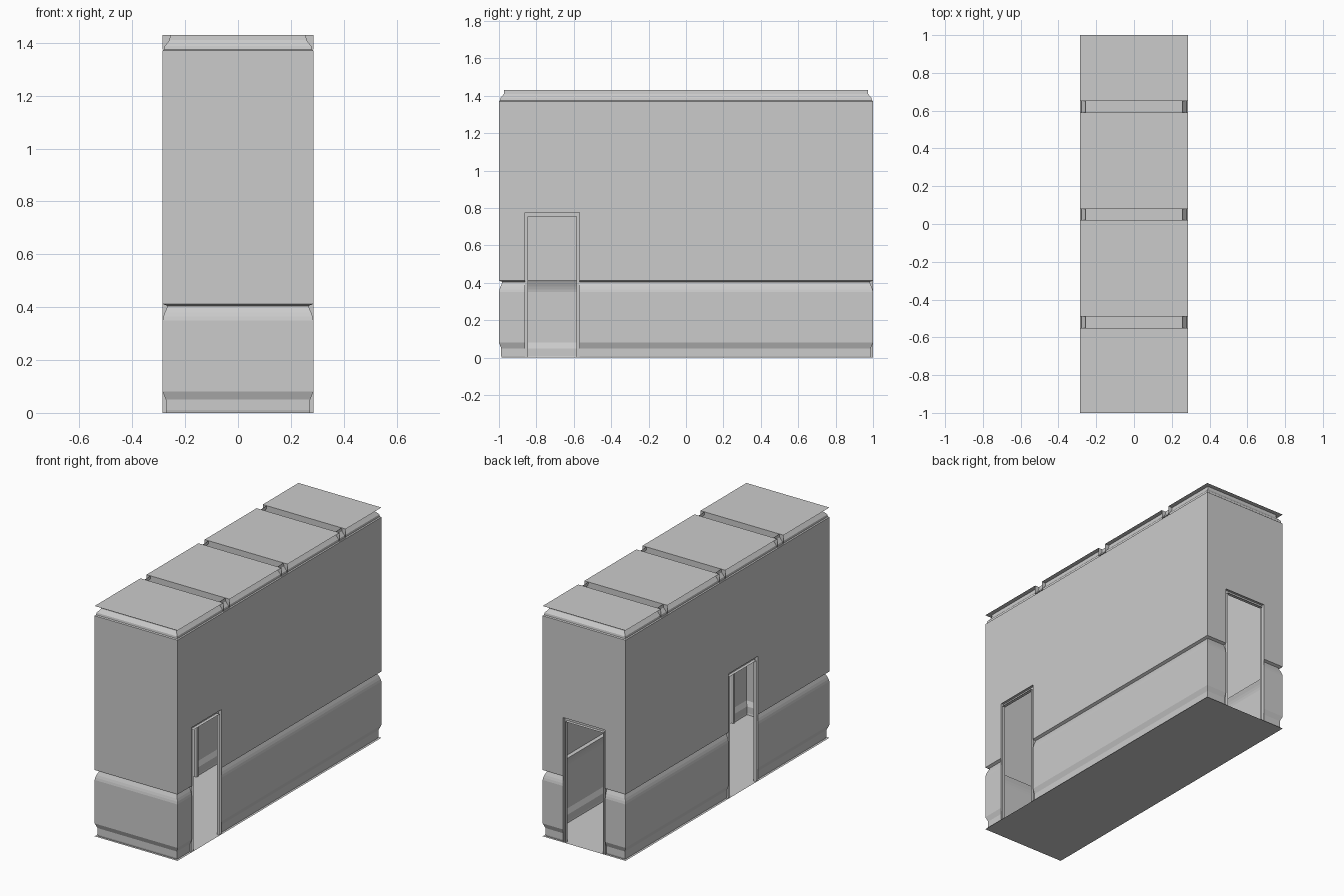
import bpy
from mathutils import Vector

if "Cube" in bpy.data.objects:
    bpy.data.objects.remove(bpy.data.objects["Cube"])

HX, HY, HZ = 0.285, 1.0, 1.43      # half width, half length, height
DOOR_W, DOOR_H, TRIM = 0.145, 0.775, 0.016

# wall section: (depth into the room, height) - baseboard, chair rail, crown
PROFILE = [(0.014, 0), (0.012, 0.01), (0.012, 0.05), (0, 0.08), (0, 0.35),
           (0.003, 0.365), (0.008, 0.38), (0.017, 0.40), (0.017, 0.405), (0, 0.412),
           (0, DOOR_H), (0, 1.37), (0.006, 1.375), (0.008, 1.388),
           (0.018, 1.40), (0.026, 1.41), (0.028, HZ)]


def add_mesh(name, verts, faces):
    me = bpy.data.meshes.new(name)
    me.from_pydata([tuple(v) for v in verts], [], faces)
    me.update()
    ob = bpy.data.objects.new(name, me)
    bpy.context.collection.objects.link(ob)
    return ob


def grid_faces(rows, cols, skip=lambda r, c: False):
    return [(r * cols + c, r * cols + c + 1, (r + 1) * cols + c + 1, (r + 1) * cols + c)
            for r in range(rows - 1) for c in range(cols - 1) if not skip(r, c)]


class Side:
    """Local wall frame: u along the wall, d into the room, z up."""
    def __init__(self, name, centre, along, half):
        self.name, self.half = name, half
        self.centre, self.along = Vector(centre), Vector(along)
        self.inward = -self.centre.normalized()

    def at(self, u, d, z):
        return self.centre + self.along * u + self.inward * d + Vector((0, 0, z))

    # moulded wall with mitred ends and an optional door hole
    def wall(self, door=None):
        mid = [] if door is None else [door - DOOR_W, door + DOOR_W]
        cols = 2 + len(mid)
        verts = []
        for d, z in PROFILE:
            for u in [-self.half + d] + mid + [self.half - d]:
                verts.append(self.at(u, d, z))
        skip = lambda r, c: bool(mid) and c == 1 and PROFILE[r + 1][1] <= DOOR_H
        add_mesh(self.name + "_wall", verts, grid_faces(len(PROFILE), cols, skip))

    # door casing: U section swept up, over and down
    def casing(self, door):
        section = [(0, 0), (0, 0.02), (TRIM, 0.02), (TRIM, 0)]
        verts = []
        for sx, top in ((-1, 0), (-1, 1), (1, 1), (1, 0)):
            for w, d in section:
                verts.append(self.at(door + sx * (DOOR_W - w), d, top * (DOOR_H + 0.004 - w * 1.6)))
        add_mesh(self.name + "_door_casing", verts, grid_faces(4, 4))

    # flared cornice over the door, mitred returns at both ends
    def cornice(self, door):
        section = [(0, 0.76), (0.004, 0.77), (0.012, 0.78), (0.035, 0.80), (0.05, 0.807), (0.05, 0.818)]
        verts = []
        for e, z in section:
            w, d = DOOR_W + e, 0.02 + e * 0.7
            verts += [self.at(door - w, 0, z), self.at(door - w, d, z),
                      self.at(door + w, d, z), self.at(door + w, 0, z)]
        n = len(verts)
        add_mesh(self.name + "_door_cornice", verts,
                 grid_faces(len(section), 4) + [(n - 4, n - 3, n - 2, n - 1)])


# walls and doors
for name, centre, along, half, door in (
        ("front", (0, -HY, 0), (1, 0, 0), HX, None),
        ("back", (0, HY, 0), (-1, 0, 0), HX, 0.0),
        ("right", (HX, 0, 0), (0, 1, 0), HY, -0.715),
        ("left", (-HX, 0, 0), (0, -1, 0), HY, 0.155)):
    side = Side(name, centre, along, half)
    side.wall(door)
    if door is not None:
        side.casing(door)
        side.cornice(door)


def strip(name, x0, x1, path):
    """Extrude a (y, z) path across the room."""
    verts = [(x, y, z) for y, z in path for x in (x0, x1)]
    add_mesh(name, verts, grid_faces(len(path), 2))


# floor
strip("floor", -HX, HX, [(-HY, 0), (HY, 0)])

# ceiling panels between hollow beams, with deeper brackets at the walls
BEAM, DROP, BRACKET, BX = 0.03, 0.035, 0.055, 0.26
edge = -HY
for y in (-0.52, 0.05, 0.62):
    a, b = y - BEAM, y + BEAM
    strip("ceiling_panel", -HX, HX, [(edge, HZ), (a, HZ)])
    strip("ceiling_beam", -BX, BX, [(a, HZ), (a, HZ - DROP), (b, HZ - DROP), (b, HZ)])
    for s in (-1, 1):
        strip("beam_bracket", s * BX, s * HX,
              [(a, HZ), (a, HZ - BRACKET), (b, HZ - BRACKET), (b, HZ)])
        add_mesh("bracket_step", [(s * BX, yy, HZ - zz) for yy, zz in
                 ((a, DROP), (b, DROP), (b, BRACKET), (a, BRACKET))], [(0, 1, 2, 3)])
    edge = b
strip("ceiling_panel", -HX, HX, [(edge, HZ), (HY, HZ)])
